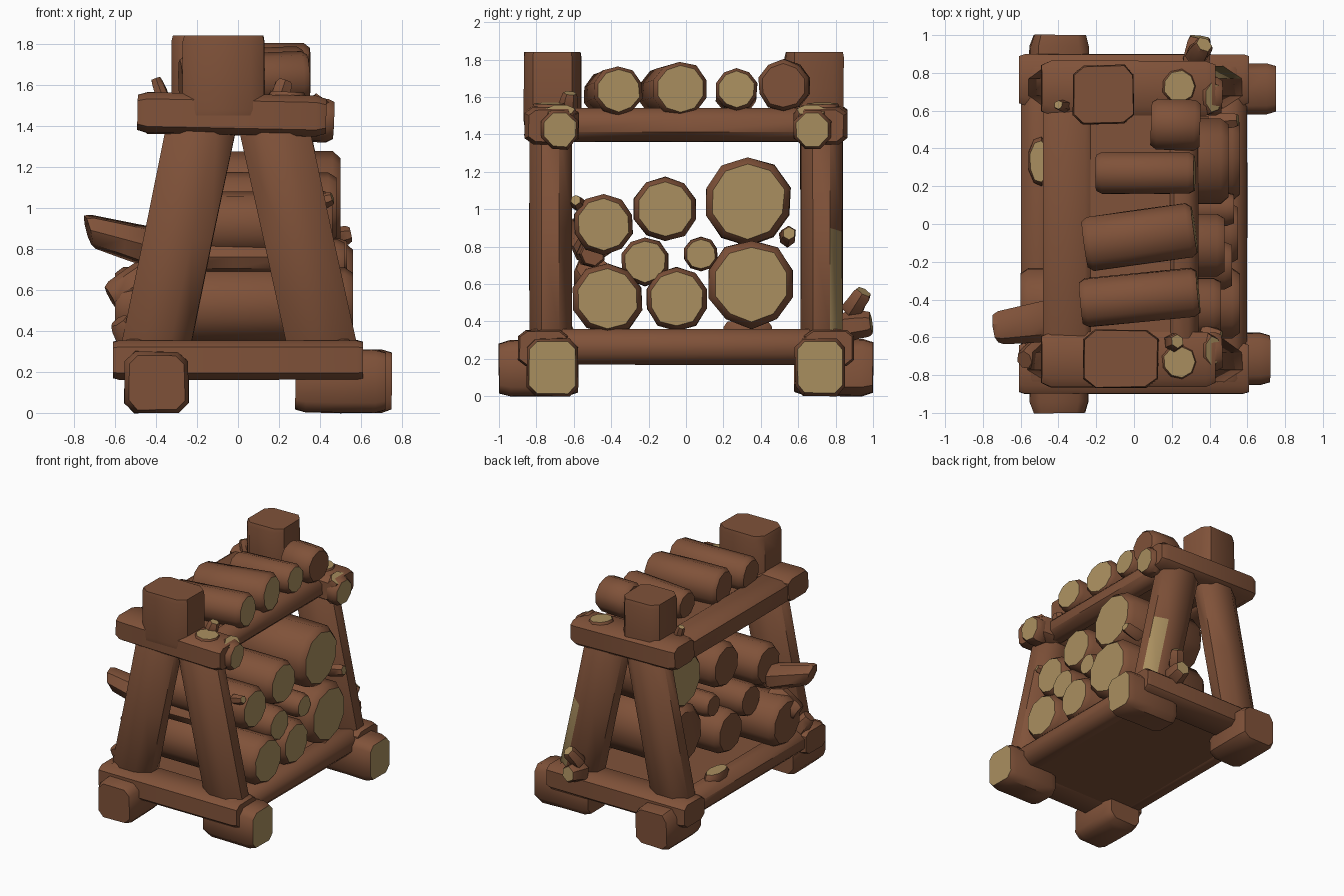
import bpy, bmesh, math, random
from mathutils import Vector

if "Cube" in bpy.data.objects:
    bpy.data.objects.remove(bpy.data.objects["Cube"])

random.seed(4)

def mat(name, col):
    m = bpy.data.materials.new(name)
    m.diffuse_color = (*col, 1)
    m.use_nodes = True
    m.node_tree.nodes["Principled BSDF"].inputs["Base Color"].default_value = m.diffuse_color
    return m

BARK = mat("bark_brown", (0.215, 0.084, 0.041))
WOOD = mat("cut_wood_tan", (0.40, 0.275, 0.115))

def log(name, p, q, a, b=None, n=8, tan=(), taper=1.0, jit=0.03, rim=0.03, rim_r=0.85, skew=0.0, boxy=False):
    """Faceted log from p to q: half width a, half height b, tan = ends with cut wood."""
    p, q = Vector(p), Vector(q)
    b = b or a
    d = (q - p)
    L = d.length
    d.normalize()
    up = Vector((0, 1, 0)) if abs(d.z) > 0.8 else Vector((0, 0, 1))
    u = d.cross(up).normalized()
    v = u.cross(d)
    k = 1 / math.cos(math.pi / n) if n == 8 else 1.03
    # hewn beams: square section with small chamfers
    if boxy:
        n = 8
        sec = [(1, .68), (.68, 1), (-.68, 1), (-1, .68), (-1, -.68), (-.68, -1), (.68, -1), (1, -.68)]
    else:
        sec = [(k * math.cos(2 * math.pi * (i + .5) / n), k * math.sin(2 * math.pi * (i + .5) / n))
               for i in range(n)]
    wob = [1 + random.uniform(-jit, jit) for _ in range(n)]
    verts, faces = [], []
    for s, r in [(0, rim_r), (rim, 1), (L * 0.5, 1), (L - rim, 1), (L, rim_r)]:
        r *= 1 + (taper - 1) * s / L
        for (cx, cy), wb in zip(sec, wob):
            w = r * wb * (1 + random.uniform(-jit, jit) * 0.5)
            verts.append(p + d * (s + skew * cy * s / L * a) + u * (cx * a * w) + v * (cy * b * w))
    for j in range(4):
        for i in range(n):
            i2 = (i + 1) % n
            faces.append((j * n + i, j * n + i2, (j + 1) * n + i2, (j + 1) * n + i))
    faces.append(tuple(range(n))[::-1])
    faces.append(tuple(range(4 * n, 5 * n)))
    me = bpy.data.meshes.new(name)
    me.from_pydata(verts, [], faces)
    me.materials.append(BARK)
    me.materials.append(WOOD)
    for e in tan:
        me.polygons[4 * n + e].material_index = 1
    bm = bmesh.new()
    bm.from_mesh(me)
    bmesh.ops.recalc_face_normals(bm, faces=bm.faces)
    bm.to_mesh(me)
    bm.free()
    me.shade_smooth()
    me.set_sharp_from_angle(angle=math.radians(47))
    ob = bpy.data.objects.new(name, me)
    bpy.context.collection.objects.link(ob)
    return ob

def slab(name, lo, hi):
    c = [(l + h) / 2 for l, h in zip(lo, hi)]
    bpy.ops.mesh.primitive_cube_add(size=1, location=c)
    ob = bpy.context.object
    ob.name = name
    ob.scale = [h - l for l, h in zip(lo, hi)]
    ob.data.materials.append(BARK)

# base platform and frame logs
slab("base_floor", (-0.52, -0.84, 0.17), (0.52, 0.84, 0.33))
for s, nm in ((-1, "left"), (1, "right")):
    log(f"base_rail_{nm}", (s * 0.495, -0.85, 0.265), (s * 0.495, 0.85, 0.265), 0.105, 0.095, jit=0.02)

# both end frames: mirrored front and back
for s, nm in ((-1, "front"), (1, "back")):
    y = s * 0.725
    log(f"base_beam_{nm}", (-0.61, s * 0.765, 0.258), (0.61, s * 0.765, 0.258), 0.135, 0.095,
        jit=0.015, boxy=True, rim_r=0.92)
    # feet
    log(f"foot_right_{nm}", (0.28, s * 0.715, 0.16), (0.72 if s < 0 else 0.75, s * 0.715, 0.155),
        0.135, 0.155, tan=(1,), rim=0.05, boxy=True, rim_r=0.9)
    log(f"foot_left_{nm}", (-0.40, s * 0.58, 0.155), (-0.395, s, 0.15), 0.155, 0.15, rim=0.06,
        boxy=True, rim_r=0.88)
    # sloping legs
    log(f"leg_left_{nm}", (-0.41, y, 0.28), (-0.165, y, 1.45), 0.165, 0.112)
    leg = log(f"leg_right_{nm}", (0.42, y, 0.28), (0.165, y, 1.45), 0.165, 0.112)
    # bark stripped off one lower facet of the back right leg
    if s > 0:
        for f in leg.data.polygons:
            if f.normal.x > 0.3 and f.normal.y > 0.3 and 0.35 < f.center.z < 0.9:
                f.material_index = 1
    # top cross beam
    log(f"top_beam_{nm}", (-0.49, s * 0.72, 1.465), (0.43, s * 0.72, 1.445), 0.145, 0.10,
        rim=0.05, boxy=True, jit=0.02)
    log(f"top_beam_end_{nm}", (0.34, s * 0.68, 1.43), (0.465, s * 0.675, 1.425), 0.10, 0.105,
        tan=(1,), rim=0.03)
    # pegs and chips showing cut wood on top of the cross beam
    log(f"leg_top_peg_{nm}", (0.23, s * 0.73, 1.40), (0.24, s * 0.73, 1.565), 0.095, tan=(1,), n=9)
    log(f"beam_chip_{nm}", (0.35, s * 0.67, 1.43), (0.42, s * 0.67, 1.53), 0.06, 0.09, tan=(1,), n=7)

# corner posts on top
log("top_post_front", (-0.07, -0.715, 1.45), (-0.07, -0.715, 1.84), 0.20, 0.155, rim_r=0.97, boxy=True)
log("top_post_back", (-0.16, 0.685, 1.45), (-0.16, 0.685, 1.84), 0.16, 0.155, rim_r=0.97, boxy=True)

# upper deck and side rails
slab("upper_deck", (-0.42, -0.80, 1.38), (0.28, 0.80, 1.52))
log("top_rail_left", (-0.35, -0.82, 1.45), (-0.35, 0.82, 1.45), 0.13, 0.09, jit=0.02, boxy=True)
log("top_rail_right", (0.25, -0.82, 1.45), (0.25, 0.82, 1.45), 0.09, 0.09, jit=0.02)

# logs lying on the deck: start, end, radius, cut end
for i, (p, q, r, t) in enumerate((
        ((-0.28, -0.42, 1.61), (0.34, -0.36, 1.635), 0.13, (1,)),
        ((-0.26, -0.11, 1.62), (0.32, -0.03, 1.645), 0.145, (1,)),
        ((-0.20, 0.27, 1.61), (0.32, 0.27, 1.64), 0.11, (1,)),
        ((0.09, 0.53, 1.66), (0.35, 0.52, 1.66), 0.135, ()))):
    log(f"deck_log_{i + 1}", p, q, r, n=10, tan=t)

# stacked firewood: y, z, radius, left x, right x
for i, (y, z, r, x0, x1) in enumerate((
        (0.35, 0.60, 0.23, -0.24, 0.56), (-0.42, 0.52, 0.185, -0.60, 0.56),
        (-0.05, 0.52, 0.165, -0.36, 0.55), (-0.22, 0.72, 0.125, -0.42, 0.52),
        (0.08, 0.76, 0.09, -0.30, 0.53), (0.33, 1.04, 0.23, -0.22, 0.50),
        (-0.11, 1.00, 0.17, -0.28, 0.48), (-0.44, 0.92, 0.16, -0.42, 0.46))):
    log(f"stack_log_{i + 1}", (x0, y, z), (x1, y, z), r, n=10,
        tan=(0, 1) if i == 5 else (1,), rim=0.04)

# broken logs sticking out at the left
log("broken_log_upper", (-0.40, -0.50, 0.80), (-0.73, -0.55, 0.89), 0.12, 0.10, n=7, taper=0.75, skew=0.3)
log("broken_log_lower", (-0.40, -0.50, 0.68), (-0.62, -0.53, 0.56), 0.10, n=7, taper=0.7)
log("broken_log_side", (-0.46, -0.66, 0.28), (-0.58, -0.72, 0.45), 0.09, n=7, taper=0.6)
log("rail_stump_left", (-0.50, 0.33, 0.30), (-0.50, 0.33, 0.40), 0.06, 0.13, n=9, tan=(1,))

# loose splinters with cut ends
for i, (p, q, r) in enumerate((
        ((0.33, 0.84, 0.37), (0.35, 0.99, 0.39), 0.08),
        ((0.32, 0.88, 0.45), (0.37, 0.95, 0.56), 0.06),
        ((0.20, -0.63, 1.53), (0.23, -0.62, 1.62), 0.05),
        ((-0.36, 0.62, 1.52), (-0.40, 0.63, 1.63), 0.035),
        ((0.36, -0.57, 1.02), (0.46, -0.59, 1.05), 0.04),
        ((0.40, 0.54, 0.84), (0.55, 0.55, 0.87), 0.05))):
    log(f"splinter_{i + 1}", p, q, r, n=6, tan=(1,), rim=0.02, taper=0.8, jit=0.12)
log("bark_chunk", (0.30, -0.50, 0.76), (-0.35, -0.52, 0.76), 0.07, n=7)
